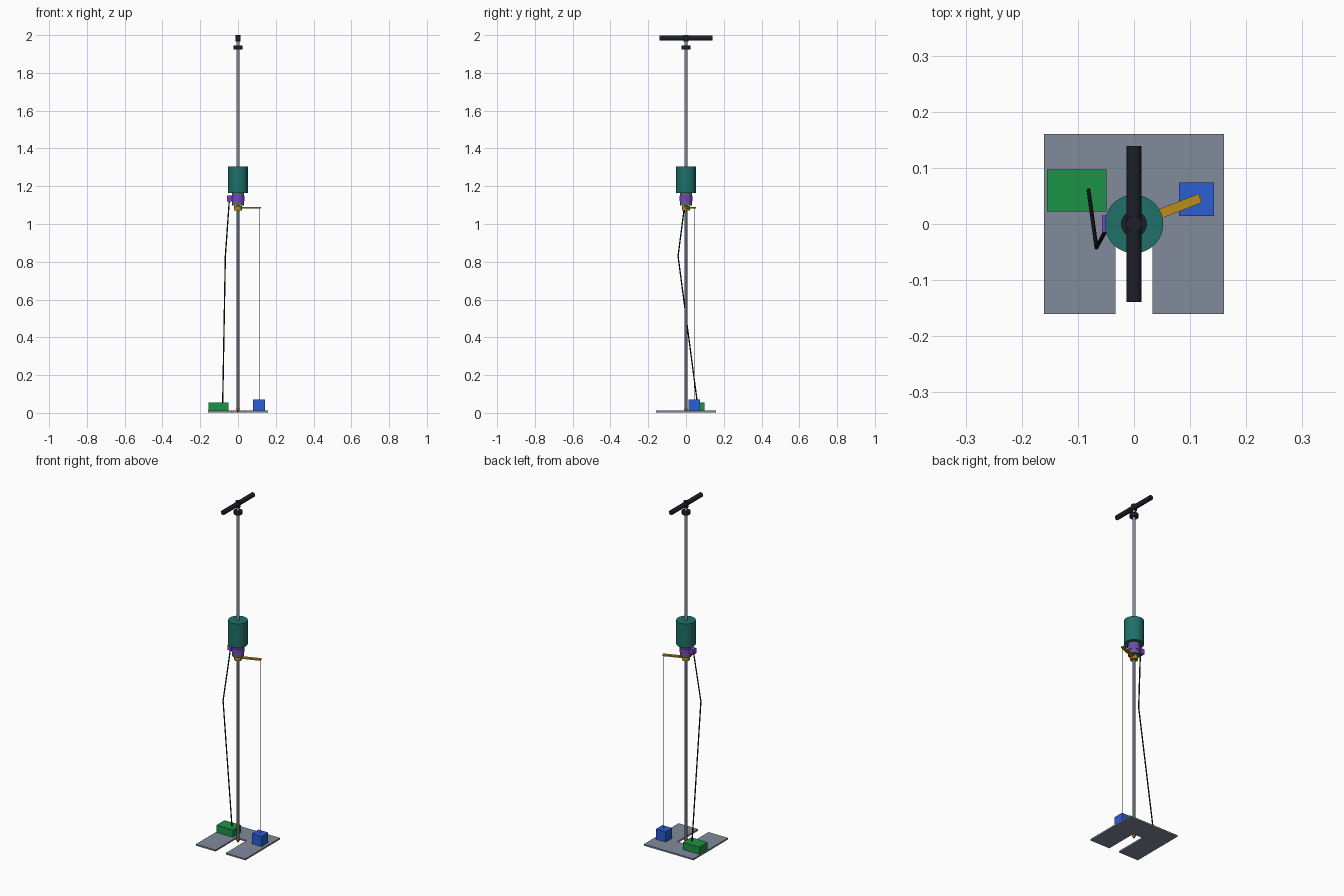
import bpy, bmesh
from math import atan2, hypot
from mathutils import Vector

if "Cube" in bpy.data.objects:
    bpy.data.objects.remove(bpy.data.objects["Cube"])


def mat(name, r, g, b):
    m = bpy.data.materials.new(name)
    m.diffuse_color = (r, g, b, 1)
    m.use_nodes = True
    m.node_tree.nodes["Principled BSDF"].inputs["Base Color"].default_value = m.diffuse_color
    return m


STEEL = mat("steel", 0.25, 0.28, 0.33)
DARK_STEEL = mat("dark_steel", 0.12, 0.13, 0.16)
PLATE = mat("plate_grey", 0.22, 0.26, 0.33)
BLACK = mat("black", 0.012, 0.014, 0.022)
TEAL = mat("teal", 0.014, 0.16, 0.14)
PURPLE = mat("purple", 0.2, 0.05, 0.6)
BRASS = mat("brass", 0.48, 0.27, 0.01)
BLUE = mat("blue", 0.025, 0.11, 0.65)
GREEN = mat("green", 0.012, 0.29, 0.06)
COPPER = mat("copper", 0.4, 0.13, 0.03)


def finish(o, name, m):
    o.name = name
    o.data.materials.append(m)
    return o


def cone(name, r1, r2, a, b, m, n=32):
    """Round bar or cone from point a to point b."""
    a, b = Vector(a), Vector(b)
    d = b - a
    bpy.ops.mesh.primitive_cone_add(vertices=n, radius1=r1, radius2=r2, depth=d.length,
                                    location=(a + b) / 2,
                                    rotation=d.to_track_quat('Z', 'Y').to_euler())
    o = finish(bpy.context.object, name, m)
    bpy.ops.object.shade_smooth_by_angle()
    return o


def post(name, r, z0, z1, m, n=32):
    return cone(name, r, r, (0, 0, z0), (0, 0, z1), m, n)


def box(name, x, y, z, m, turn=0):
    lo, hi = Vector((x[0], y[0], z[0])), Vector((x[1], y[1], z[1]))
    bpy.ops.mesh.primitive_cube_add(size=1, location=(lo + hi) / 2, rotation=(0, 0, turn))
    o = bpy.context.object
    o.scale = hi - lo
    return finish(o, name, m)


# slotted base plate
outline = [(-.16, -.16), (-.033, -.16), (-.033, .033), (.033, .033),
           (.033, -.16), (.16, -.16), (.16, .16), (-.16, .16)]
bm = bmesh.new()
face = bm.faces.new([bm.verts.new((x, y, .003)) for x, y in outline])
top = bmesh.ops.extrude_face_region(bm, geom=[face])["geom"]
bmesh.ops.translate(bm, vec=(0, 0, .009), verts=[v for v in top if isinstance(v, bmesh.types.BMVert)])
bmesh.ops.recalc_face_normals(bm, faces=bm.faces)
mesh = bpy.data.meshes.new("base_plate")
bm.to_mesh(mesh)
bm.free()
plate = bpy.data.objects.new("base_plate", mesh)
bpy.context.collection.objects.link(plate)
finish(plate, "base_plate", PLATE)

# cone tip and rods
cone("cone_tip", 0, .01, (0, 0, 0), (0, 0, .018), COPPER)
post("cone_collar", .01, .018, .024, COPPER)
post("lower_rod", .008, .024, 1.10, DARK_STEEL)
post("upper_rod", .008, 1.16, 1.975, STEEL)

# anvil, sensor band and drop weight
post("anvil", .032, 1.098, 1.165, DARK_STEEL)
post("sensor_band", .035, 1.122, 1.148, PURPLE)
box("sensor_box", (-.057, -.031), (-.015, .015), (1.12, 1.15), PURPLE)
post("drop_weight", .052, 1.165, 1.305, TEAL, 48)

# handle and stop collar
post("stop_collar", .023, 1.925, 1.945, BLACK)
post("handle_hub", .0145, 1.965, 2.0, BLACK)
cone("handle_bar", .0135, .0135, (0, -.139, 1.984), (0, .139, 1.984), BLACK)

# measuring arm, line and reel box
post("arm_collar", .02, 1.072, 1.094, BRASS)
end = Vector((.118, .046))
bpy.ops.mesh.primitive_cube_add(size=1, location=(end.x / 2, end.y / 2, 1.087),
                                rotation=(0, 0, atan2(end.y, end.x)))
arm = bpy.context.object
arm.scale = (hypot(end.x, end.y), .017, .008)
finish(arm, "measuring_arm", BRASS)
cone("measuring_line", .0016, .0016, (.112, .044, .07), (.112, .044, 1.085), DARK_STEEL, 8)
box("reel_box", (.08, .143), (.014, .074), (.012, .072), BLUE)

# logger box and cable
box("logger_box", (-.155, -.049), (.022, .097), (.012, .055), GREEN)
curve = bpy.data.curves.new("cable", 'CURVE')
curve.dimensions = '3D'
curve.bevel_depth = .0035
curve.bevel_resolution = 2
curve.use_fill_caps = True
path = [(-.046, -.004, 1.125), (-.067, -.042, .83), (-.081, .06, .053)]
s = curve.splines.new('POLY')
s.points.add(len(path) - 1)
for p, co in zip(s.points, path):
    p.co = (*co, 1)
cable = bpy.data.objects.new("cable", curve)
bpy.context.collection.objects.link(cable)
finish(cable, "cable", BLACK)
